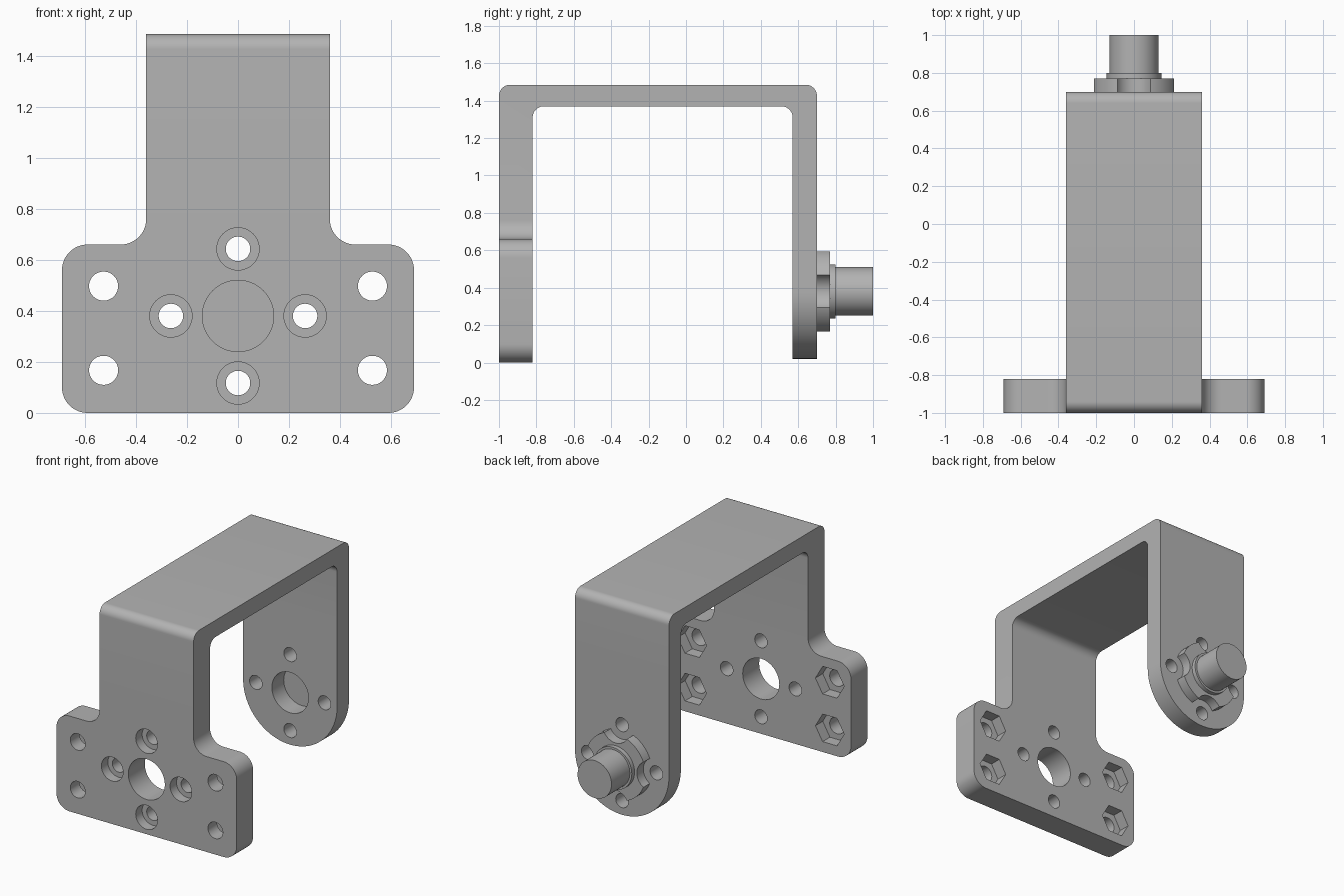
import bpy, bmesh, math
from mathutils import Vector

if "Cube" in bpy.data.objects:
    bpy.data.objects.remove(bpy.data.objects["Cube"])

grey = bpy.data.materials.new("plain_grey")
grey.use_nodes = True
grey.diffuse_color = (0.45, 0.45, 0.45, 1)
grey.node_tree.nodes["Principled BSDF"].inputs["Base Color"].default_value = grey.diffuse_color

AXIS_Z = 0.38      # height of the rotation axis
HALF_W = 0.36      # half width of the arm
PITCH = 0.263      # distance of the horn screws from the axis


def rounded(corners, steps=12):
    """Outline with right-angled corners (u, v, radius) turned into arcs."""
    pts = []
    for i, (u, v, r) in enumerate(corners):
        p = Vector((u, v))
        if r == 0:
            pts.append(p)
            continue
        back = (Vector(corners[i - 1][:2]) - p).normalized()
        ahead = (Vector(corners[(i + 1) % len(corners)][:2]) - p).normalized()
        centre = p + r * (back + ahead)
        for k in range(steps + 1):
            t = math.pi / 2 * k / steps
            pts.append(centre - r * (ahead * math.cos(t) + back * math.sin(t)))
    out = []
    for p in pts:
        q = (round(p.x, 4), round(p.y, 4))
        if not out or q != out[-1]:
            out.append(q)
    return out


def circle(x, z, r, sides=48):
    return [(x + r * math.cos(2 * math.pi * k / sides),
             z + r * math.sin(2 * math.pi * k / sides)) for k in range(sides)]


def prism(name, outlines, axis, start, end):
    """Extrude outlines along x (outline in y, z) or along y (outline in x, z)."""
    bm = bmesh.new()
    for outline in outlines:
        def ring(d):
            return [bm.verts.new((d, u, v) if axis == "x" else (u, d, v)) for u, v in outline]
        a, b = ring(start), ring(end)
        bm.faces.new(a)
        bm.faces.new(b[::-1])
        for i in range(len(a)):
            j = (i + 1) % len(a)
            bm.faces.new((a[j], a[i], b[i], b[j]))
    bmesh.ops.recalc_face_normals(bm, faces=bm.faces)
    mesh = bpy.data.meshes.new(name)
    bm.to_mesh(mesh)
    bm.free()
    mesh.materials.append(grey)
    obj = bpy.data.objects.new(name, mesh)
    bpy.context.collection.objects.link(obj)
    return obj


def select(obj):
    bpy.ops.object.select_all(action="DESELECT")
    obj.select_set(True)
    bpy.context.view_layer.objects.active = obj


def carve(obj, outlines, start, end, operation="DIFFERENCE"):
    tool = prism("cutter", outlines, "y", start, end)
    tool.hide_render = True
    mod = obj.modifiers.new("carve", "BOOLEAN")
    mod.operation, mod.solver, mod.object = operation, "EXACT", tool
    select(obj)
    bpy.ops.object.modifier_apply(modifier=mod.name)
    bpy.data.objects.remove(tool)


def finish(obj):
    select(obj)
    bpy.ops.object.shade_smooth_by_angle(angle=math.radians(30))


# Bracket: U-shaped side profile
u_shape = rounded([(-1, 0, 0), (-1, 1.485, 0.06), (0.7, 1.485, 0.06), (0.7, 0, 0),
                   (0.57, 0, 0), (0.57, 1.37, 0.06), (-0.82, 1.37, 0.06), (-0.82, 0, 0)])
bracket = prism("bracket", [u_shape], "x", -0.8, 0.8)

# Front silhouette: wide rounded base plate with filleted neck
half = [(0.69, 0, 0.1), (0.69, 0.66, 0.1), (HALF_W, 0.66, 0.1), (HALF_W, 1.7, 0)]
silhouette = half + [(-x, z, r) for x, z, r in reversed(half)]
carve(bracket, [rounded(silhouette)], -1.2, 1.2, "INTERSECT")

# Rear arm: trimmed to a round end
trim = [(0.9, -0.3, 0), (0.9, 1, 0), (HALF_W, 1, 0), (HALF_W, AXIS_Z - HALF_W, HALF_W),
        (-HALF_W, AXIS_Z - HALF_W, HALF_W), (-HALF_W, 1, 0), (-0.9, 1, 0), (-0.9, -0.3, 0)]
carve(bracket, [rounded(trim, 24)], 0.3, 1.2)

# Holes: axis bore, horn screws, counterbores, mounting holes and nut pockets
screws = [(PITCH, AXIS_Z), (0, AXIS_Z + PITCH), (-PITCH, AXIS_Z), (0, AXIS_Z - PITCH)]
mounts = [(x, z) for x in (-0.527, 0.527) for z in (0.167, 0.497)]
carve(bracket, [circle(0, AXIS_Z, 0.14)] + [circle(x, z, 0.048) for x, z in screws], -1.2, 1.2)
carve(bracket, [circle(x, z, 0.083) for x, z in screws], -1.2, -0.93)
carve(bracket, [circle(x, z, 0.057) for x, z in mounts], -1.2, -0.5)
carve(bracket, [circle(x, z, 0.11, 6) for x, z in mounts], -0.9, -0.5)
finish(bracket)

# Rear horn: scalloped flange, collar and shaft
flange = prism("horn_flange", [circle(0, AXIS_Z, 0.23, 64)], "y", 0.7, 0.77)
carve(flange, [circle(x, z, 0.1) for x, z in screws], 0.6, 0.9)
finish(flange)
finish(prism("horn_collar", [circle(0, AXIS_Z, 0.145)], "y", 0.77, 0.8))
finish(prism("horn_shaft", [circle(0, AXIS_Z, 0.13)], "y", 0.8, 1.0))
